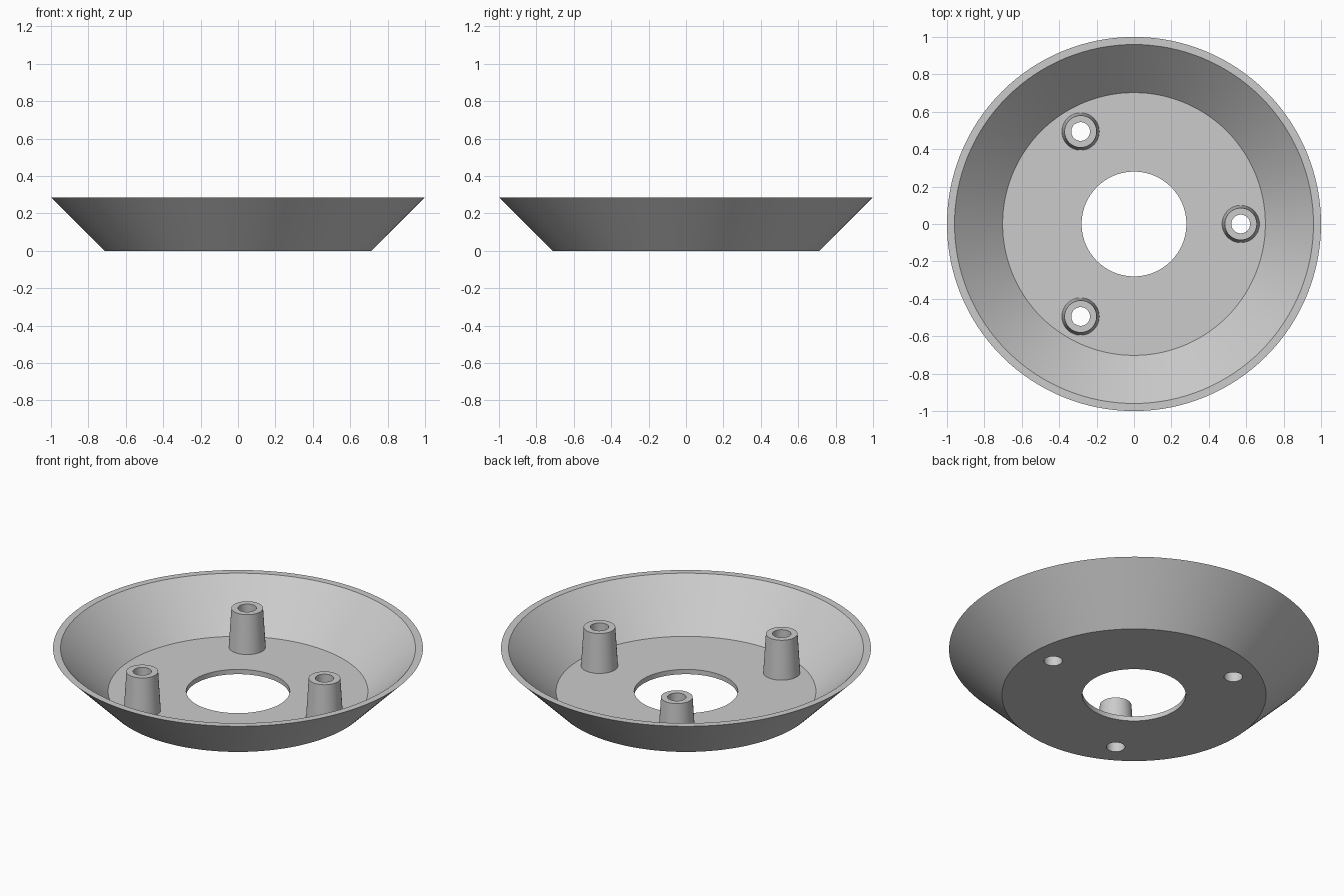
import bpy, bmesh, math

if "Cube" in bpy.data.objects:
    bpy.data.objects.remove(bpy.data.objects["Cube"])

FLOOR = 0.0286      # floor thickness
TOP = 0.2857        # rim height
BORE = 0.05         # screw hole radius
POST_RING = 0.571   # distance of the posts from the centre

grey = bpy.data.materials.new("light_grey")
grey.diffuse_color = (0.6, 0.6, 0.6, 1)
grey.use_nodes = True
grey.node_tree.nodes["Principled BSDF"].inputs["Base Color"].default_value = grey.diffuse_color


def lathe(name, profile, sides, closed, location=(0, 0, 0)):
    """Revolve a (radius, height) profile around the z axis."""
    bm = bmesh.new()
    rings = []
    for r, z in profile:
        angles = [2 * math.pi * i / sides for i in range(sides)]
        rings.append([bm.verts.new((r * math.cos(a), r * math.sin(a), z)) for a in angles])
    pairs = list(zip(rings, rings[1:]))
    if closed:
        pairs.append((rings[-1], rings[0]))
    for low, high in pairs:
        for i in range(sides):
            j = (i + 1) % sides
            bm.faces.new((low[i], low[j], high[j], high[i]))
    mesh = bpy.data.meshes.new(name)
    bm.to_mesh(mesh)
    bm.free()
    mesh.materials.append(grey)
    obj = bpy.data.objects.new(name, mesh)
    obj.location = location
    bpy.context.collection.objects.link(obj)
    return obj


def smooth(obj):
    bpy.ops.object.select_all(action='DESELECT')
    obj.select_set(True)
    bpy.context.view_layer.objects.active = obj
    bpy.ops.object.shade_smooth_by_angle(angle=math.radians(30))


# Dish: flat floor with a central opening and a flared 45 degree wall
dish = lathe("dish", [(0.28, 0), (0.7143, 0), (1.0, TOP), (0.9596, TOP),
                      (0.7024, FLOOR), (0.28, FLOOR)], 128, True)

for k in range(3):
    a = 2 * math.pi * k / 3
    x, y = POST_RING * math.cos(a), POST_RING * math.sin(a)

    # Screw hole through the floor
    bpy.ops.mesh.primitive_cylinder_add(vertices=48, radius=BORE, depth=0.2, location=(x, y, 0))
    cutter = bpy.context.object
    cutter.name = f"hole_cutter_{k + 1}"
    cutter.data.materials.append(grey)
    cut = dish.modifiers.new(f"screw_hole_{k + 1}", 'BOOLEAN')
    cut.operation = 'DIFFERENCE'
    cut.solver = 'EXACT'
    cut.object = cutter
    bpy.context.view_layer.objects.active = dish
    bpy.ops.object.modifier_apply(modifier=cut.name)
    cutter.hide_render = True
    bpy.data.objects.remove(cutter)

    # Tapered hollow post standing on the floor
    post = lathe(f"post_{k + 1}", [(0.1, FLOOR), (0.0857, 0.26), (BORE, 0.26), (BORE, FLOOR)],
                 48, False, (x, y, 0))
    smooth(post)

smooth(dish)
